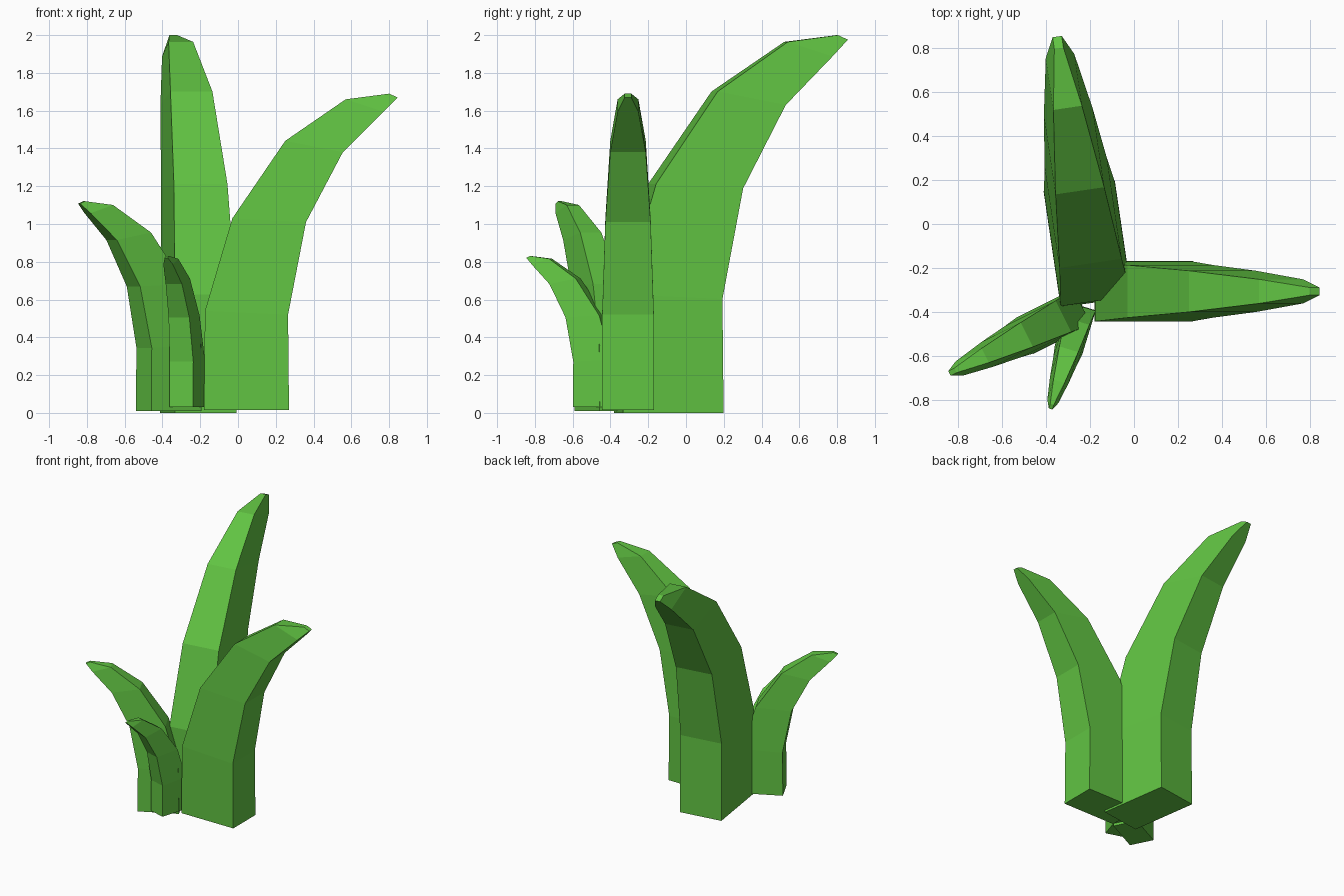
import bpy, bmesh, math

if "Cube" in bpy.data.objects:
    bpy.data.objects.remove(bpy.data.objects["Cube"])

# Leaf green
green = bpy.data.materials.new("leaf_green")
green.diffuse_color = (0.12, 0.55, 0.055, 1)
green.use_nodes = True
green.node_tree.nodes["Principled BSDF"].inputs["Base Color"].default_value = green.diffuse_color

# Side profile of one blade: outer and inner (reach, height) plus width per ring
OUTER = [(0, 0), (-.005, .505), (.09, .995), (.285, 1.365), (.50, 1.58), (.575, 1.655)]
INNER = [(-.45, 0), (-.445, .525), (-.30, 1.015), (-.02, 1.425), (.30, 1.645), (.53, 1.675)]
WIDTH = [.275, .273, .24, .188, .11, .035]


def blade(name, base, angle, scale):
    """Curved tapering blade; base is the middle of its outer bottom edge."""
    bm = bmesh.new()
    rings = []
    for (ox, oz), (ix, iz), w in zip(OUTER, INNER, WIDTH):
        h = w / 2
        pts = [(ox, -h, oz), (ox, h, oz), (ix, h, iz), (ix, -h, iz)]
        rings.append([bm.verts.new(p) for p in pts])
    for a, b in zip(rings, rings[1:]):
        for i in range(4):
            j = (i + 1) % 4
            bm.faces.new((a[i], a[j], b[j], b[i]))
    bm.faces.new(rings[0][::-1])
    bm.faces.new(rings[-1])
    bmesh.ops.recalc_face_normals(bm, faces=bm.faces)
    mesh = bpy.data.meshes.new(name)
    bm.to_mesh(mesh)
    bm.free()
    mesh.materials.append(green)
    obj = bpy.data.objects.new(name, mesh)
    obj.location = base
    obj.rotation_euler.z = math.radians(angle)
    obj.scale = (scale,) * 3
    bpy.context.collection.objects.link(obj)


# Four blades of one tuft, fanning out from a shared root
blade("tall_back_blade", (-.25, .175, 0), 98.4, 1.194)
blade("right_blade", (.27, -.307, .015), 0, 1.0)
blade("left_blade", (-.50, -.51, .01), 206.6, .663)
blade("small_front_blade", (-.30, -.58, .03), 253, .478)
